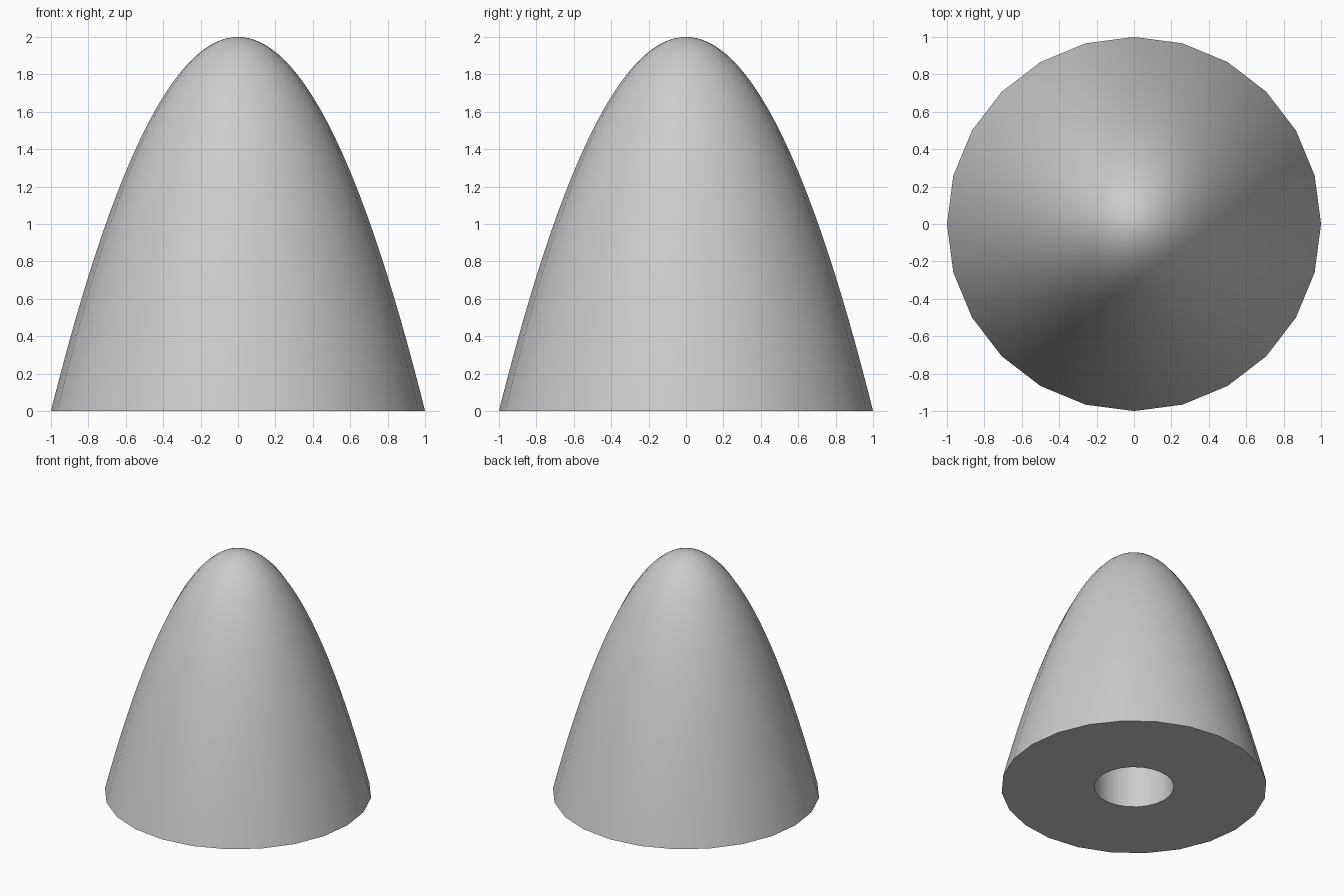
import bpy
import bmesh
import math

cube = bpy.data.objects.get("Cube")
if cube:
    bpy.data.objects.remove(cube, do_unlink=True)

SIDES = 24
RINGS = 32
HEIGHT = 2.0
BORE_RADIUS = 0.3
BORE_DEPTH = 1.0

grey = bpy.data.materials.new("light_grey")
grey.use_nodes = True
colour = (0.6, 0.6, 0.6, 1.0)
grey.diffuse_color = colour
grey.node_tree.nodes["Principled BSDF"].inputs["Base Color"].default_value = colour

# Profile from the bore ceiling, down the bore, across the base, up the parabola
profile = [(0.0, BORE_DEPTH), (BORE_RADIUS, BORE_DEPTH), (BORE_RADIUS, 0.0)]
for i in range(RINGS + 1):
    r = 1 - i / RINGS
    profile.append((r, HEIGHT * (1 - r * r)))

# Revolve the profile into a solid nose cone
bm = bmesh.new()
verts = [bm.verts.new((r, 0, z)) for r, z in profile]
edges = [bm.edges.new(pair) for pair in zip(verts, verts[1:])]
bmesh.ops.spin(bm, geom=verts + edges, cent=(0, 0, 0), axis=(0, 0, 1),
               angle=math.tau, steps=SIDES)
bmesh.ops.remove_doubles(bm, verts=bm.verts, dist=0.0001)
bmesh.ops.recalc_face_normals(bm, faces=bm.faces)

mesh = bpy.data.meshes.new("nose_cone")
bm.to_mesh(mesh)
bm.free()
mesh.materials.append(grey)
cone = bpy.data.objects.new("nose_cone", mesh)
bpy.context.collection.objects.link(cone)

# Smooth sides with crisp rims
bpy.ops.object.select_all(action="DESELECT")
cone.select_set(True)
bpy.context.view_layer.objects.active = cone
bpy.ops.object.shade_smooth_by_angle(angle=math.radians(40))
